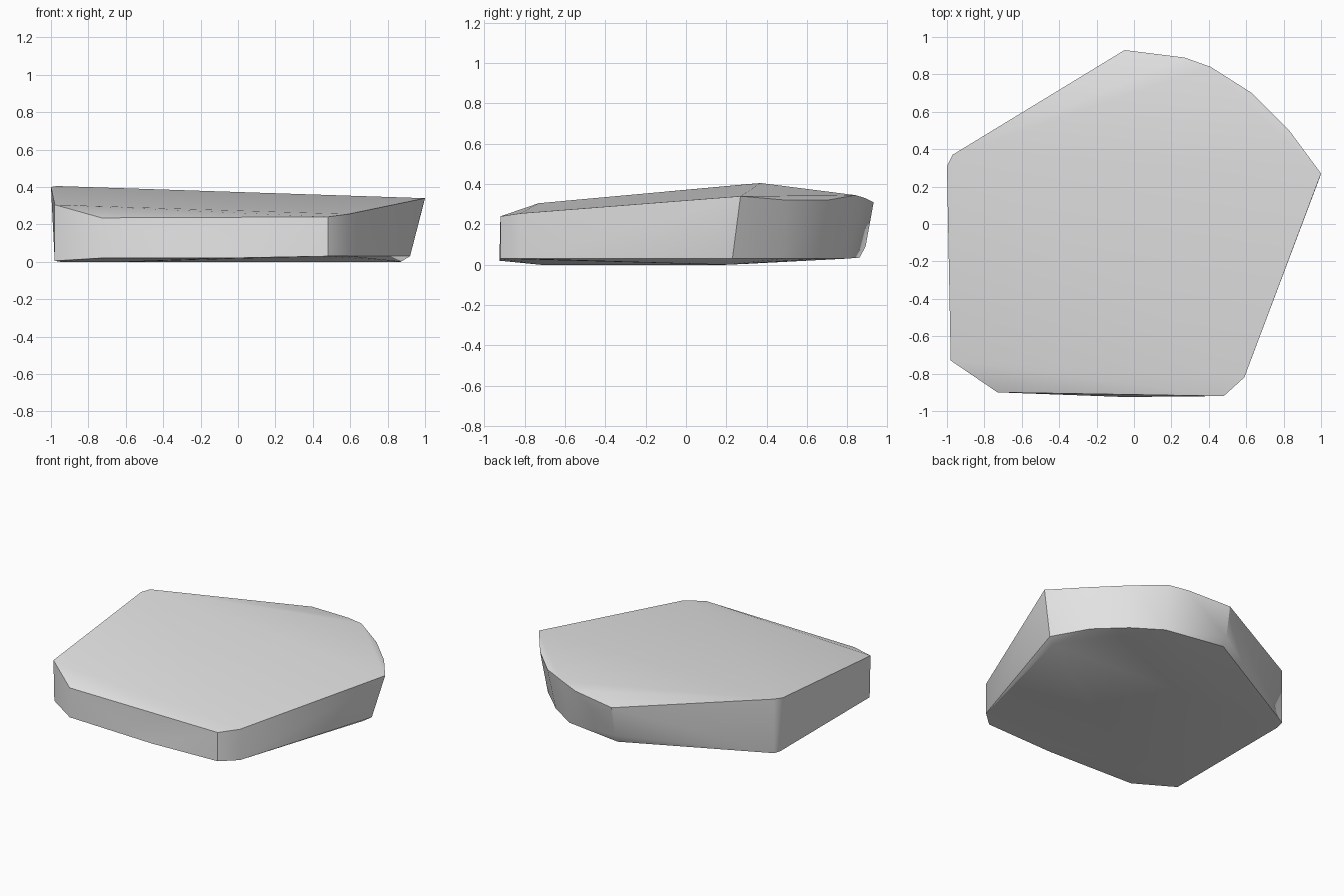
import bpy
import bmesh
import math

# Remove the default cube
default_cube = bpy.data.objects.get("Cube")
if default_cube:
    bpy.data.objects.remove(default_cube, do_unlink=True)


def make_material(name, colour):
    material = bpy.data.materials.new(name)
    material.use_nodes = True
    material.diffuse_color = colour
    shader = next(n for n in material.node_tree.nodes if n.type == "BSDF_PRINCIPLED")
    shader.inputs["Base Color"].default_value = colour
    return material


def hull_object(name, points, material, sharp_angle):
    """Wrap a convex stone around its corner points."""
    mesh = bpy.data.meshes.new(name)
    stone = bmesh.new()
    for point in points:
        stone.verts.new(point)
    hull = bmesh.ops.convex_hull(stone, input=stone.verts[:])
    unused = {v for v in hull["geom_interior"] + hull["geom_unused"]
              if isinstance(v, bmesh.types.BMVert)}
    bmesh.ops.delete(stone, geom=list(unused), context="VERTS")
    bmesh.ops.recalc_face_normals(stone, faces=stone.faces[:])
    stone.to_mesh(mesh)
    stone.free()
    mesh.materials.append(material)
    obj = bpy.data.objects.new(name, mesh)
    bpy.context.collection.objects.link(obj)
    bpy.ops.object.select_all(action="DESELECT")
    obj.select_set(True)
    bpy.context.view_layer.objects.active = obj
    bpy.ops.object.shade_smooth_by_angle(angle=sharp_angle)
    return obj


# Upper rim, round from the front left corner
front_rim = [(-.98, -.73, .305), (-.73, -.9, .235), (.48, -.92, .24), (.59, -.82, .255)]
side_rim = [(.99, .24, .315), (1, .27, .34)]
curved_rim = [(.83, .5, .32), (.63, .7, .32), (.41, .84, .345), (.27, .89, .33)]
back_rim = [(-.05, .93, .31), (-.97, .37, .405), (-1, .31, .4)]

# Lower edge, slightly chamfered under the front and the curved back
front_base = [(-.98, -.72, .005), (-.73, -.9, .02), (-.05, -.925, .02),
              (.48, -.92, .03), (.59, -.82, .03)]
curved_base = [(.92, .23, .03), (.78, .48, .03), (.59, .66, .03), (.39, .79, .03)]
back_base = [(-.05, .86, .035), (-.05, .89, .09), (-.97, .37, .01), (-.98, .31, .005)]
underside = [(-.95, -.7, 0), (-.6, -.72, 0), (.87, .2, 0)]

stone_grey = make_material("stone grey", (.78, .78, .78, 1))
corners = (front_rim + side_rim + curved_rim + back_rim
           + front_base + curved_base + back_base + underside)
hull_object("stone_slab", corners, stone_grey, math.radians(35))
